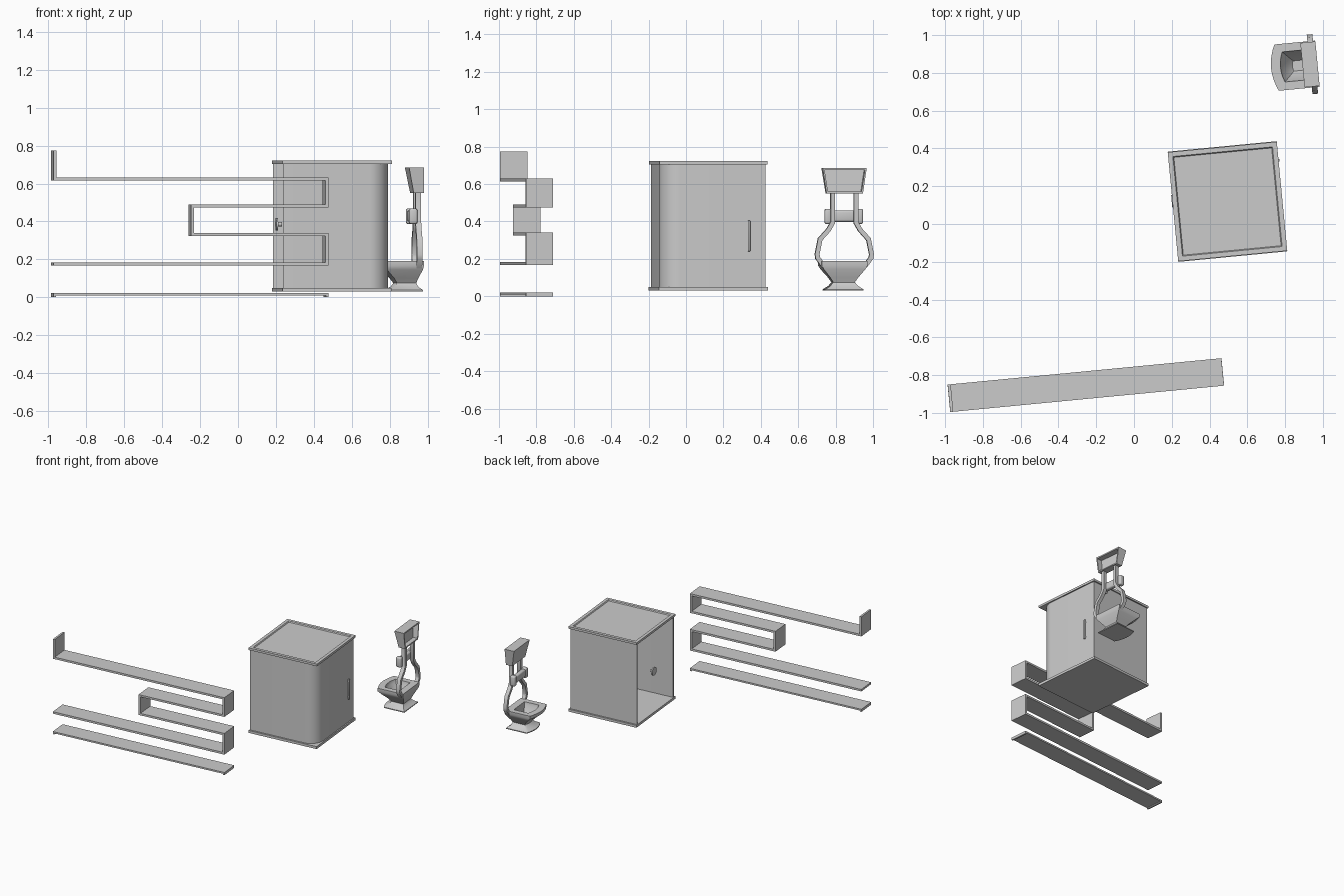
import bpy, bmesh
from math import radians, sin, cos, pi
from mathutils import Vector, Matrix

if "Cube" in bpy.data.objects:
    bpy.data.objects.remove(bpy.data.objects["Cube"])

TURN = radians(5.5)          # the whole set is turned slightly about z
SHELF = (-0.255, -0.853)
CABIN = (0.495, 0.119)
TOILET = (0.86, 0.838)


def finish(name, bm, origin):
    bmesh.ops.recalc_face_normals(bm, faces=bm.faces)
    me = bpy.data.meshes.new(name)
    bm.to_mesh(me)
    bm.free()
    ob = bpy.data.objects.new(name, me)
    bpy.context.collection.objects.link(ob)
    ob.location = (origin[0], origin[1], 0)
    ob.rotation_euler = (0, 0, TURN)
    bpy.context.view_layer.objects.active = ob
    bpy.ops.object.select_all(action='DESELECT')
    ob.select_set(True)
    bpy.ops.object.shade_smooth_by_angle(angle=radians(35))
    return ob


def ribbon(name, origin, path, thick, lo, hi, place):
    """Strip of even thickness along a 2D path, extruded from lo to hi."""
    pts = [Vector(p) for p in path]
    left, right = [], []
    for i, p in enumerate(pts):
        a = (p - pts[i - 1]).normalized() if i else (pts[1] - p).normalized()
        b = (pts[i + 1] - p).normalized() if i < len(pts) - 1 else a
        na, nb = Vector((-a.y, a.x)), Vector((-b.y, b.x))
        m = (na + nb).normalized()
        m *= thick / 2 / m.dot(na)
        left.append(p + m)
        right.append(p - m)
    bm = bmesh.new()
    rings = [[bm.verts.new(place(q.x, q.y, w)) for q, w in
              ((l, lo), (r, lo), (r, hi), (l, hi))] for l, r in zip(left, right)]
    skin(bm, rings)
    return finish(name, bm, origin)


def skin(bm, rings):
    n = len(rings[0])
    for a, b in zip(rings, rings[1:]):
        for i in range(n):
            j = (i + 1) % n
            bm.faces.new((a[i], a[j], b[j], b[i]))
    bm.faces.new(rings[0])
    bm.faces.new(rings[-1])


def box(name, origin, lo, hi, bevel=0):
    bm = bmesh.new()
    lo, hi = Vector(lo), Vector(hi)
    bmesh.ops.create_cube(bm, size=1, matrix=Matrix.Translation((lo + hi) / 2)
                          @ Matrix.Diagonal((*(hi - lo), 1)))
    if bevel:
        bmesh.ops.bevel(bm, geom=bm.edges[:], offset=bevel, segments=3,
                        profile=0.5, affect='EDGES')
    return finish(name, bm, origin)


# --- serpentine wall shelf with separate bottom plank ---
xz = lambda a, b, w: (a, w, b)
snake = [(-0.728, 0.175), (0.72, 0.175), (0.72, 0.332), (0.008, 0.332),
         (0.008, 0.482), (0.72, 0.482), (0.72, 0.623), (-0.72, 0.623), (-0.72, 0.775)]
ribbon("serpentine_shelf", SHELF, snake, 0.016, -0.073, 0.073, xz)
ribbon("bottom_plank", SHELF, [(-0.722, 0), (-0.722, 0.015), (0.722, 0.015), (0.722, 0)],
       0.013, -0.073, 0.073, xz)

# --- shower cabin ---
xy = lambda a, b, w: (a, b, w)
R, W = 0.10, 0.273
corner = [(W - R + R * sin(t * pi / 20), -W + R - R * cos(t * pi / 20)) for t in range(11)]
ribbon("cabin_walls", CABIN, [(-0.285, -W)] + corner + [(W, W), (-0.285, W)],
       0.014, 0.05, 0.707, xy)
box("cabin_floor", CABIN, (-0.289, -0.293, 0.03), (0.289, 0.293, 0.05))

# roof with a shallow sunken panel
bm = bmesh.new()
roof = []
for h, z in ((0.29, 0.704), (0.29, 0.722), (0.265, 0.722), (0.26, 0.714)):
    roof.append([bm.verts.new((sx * h, sy * h, z)) for sx, sy in
                 ((-1, -1), (1, -1), (1, 1), (-1, 1))])
skin(bm, roof)
finish("cabin_roof", bm, CABIN)

# door bar handle and round knob
box("door_handle", CABIN, (0.284, 0.185, 0.24), (0.296, 0.198, 0.405), 0.003)
for i, z in enumerate((0.26, 0.385)):
    box(f"handle_mount_{i}", CABIN, (0.276, 0.187, z - 0.006), (0.286, 0.196, z + 0.006))
for name, r, u0, u1 in (("knob_plate", 0.033, -0.294, -0.284),
                        ("knob_stem", 0.011, -0.284, -0.262)):
    bm = bmesh.new()
    bmesh.ops.create_cone(bm, cap_ends=True, segments=20, radius1=r, radius2=r, depth=u1 - u0,
                          matrix=Matrix.Translation(((u0 + u1) / 2, 0.03, 0.385))
                          @ Matrix.Rotation(pi / 2, 4, 'Y'))
    finish(name, bm, CABIN)


# --- toilet bowl: lofted outline with bowed front and straight back ---
def outline(bm, u0, u1, hv, z):
    bow = 0.12 * (u1 - u0)
    pts = [(u1, -hv), (u1, hv)]
    for k in range(9):
        t = 1 - k / 4
        pts.append((u0 + bow * t * t, hv * t))
    return [bm.verts.new((u, v, z)) for u, v in pts]


levels = [(-0.09, 0.108, 0.102, 0.03), (-0.09, 0.108, 0.102, 0.037),
          (-0.055, 0.085, 0.075, 0.055), (-0.04, 0.075, 0.058, 0.075),
          (-0.06, 0.085, 0.075, 0.10), (-0.11, 0.105, 0.112, 0.145),
          (-0.135, 0.11, 0.123, 0.165), (-0.135, 0.11, 0.123, 0.19),
          (-0.085, 0.055, 0.08, 0.19), (-0.08, 0.052, 0.076, 0.165),
          (-0.022, 0.033, 0.027, 0.10)]
bm = bmesh.new()
skin(bm, [outline(bm, *l) for l in levels])
finish("toilet_bowl", bm, TOILET)

# lyre-shaped pipes from bowl up to the cistern
yz = lambda a, b, w: (w, a, b)
for side, s in (("left", 1), ("right", -1)):
    pipe = [(0.062, 0.56), (0.062, 0.395), (0.085, 0.355), (0.13, 0.305),
            (0.146, 0.225), (0.143, 0.205), (0.11, 0.16)]
    ribbon(f"{side}_pipe", TOILET, [(s * v, z) for v, z in pipe], 0.024, 0.07, 0.1, yz)
    box(f"{side}_pad", TOILET, (0.035, s * 0.085 - 0.018, 0.387),
        (0.078, s * 0.085 + 0.018, 0.468), 0.010)
box("backrest_bar", TOILET, (0.04, -0.09, 0.398), (0.076, 0.09, 0.46), 0.012)

# cistern: tapered, hollow at the back
bm = bmesh.new()
tank = []
for u_top, u_bot, hv_t, hv_b, zt, zb in ((0.032, 0.058, 0.118, 0.098, 0.685, 0.55),
                                         (0.112, 0.112, 0.118, 0.098, 0.685, 0.55),
                                         (0.112, 0.112, 0.108, 0.090, 0.674, 0.56),
                                         (0.065, 0.075, 0.108, 0.090, 0.674, 0.56)):
    tank.append([bm.verts.new(p) for p in ((u_bot, -hv_b, zb), (u_bot, hv_b, zb),
                                           (u_top, hv_t, zt), (u_top, -hv_t, zt))])
skin(bm, tank)
finish("cistern", bm, TOILET)
